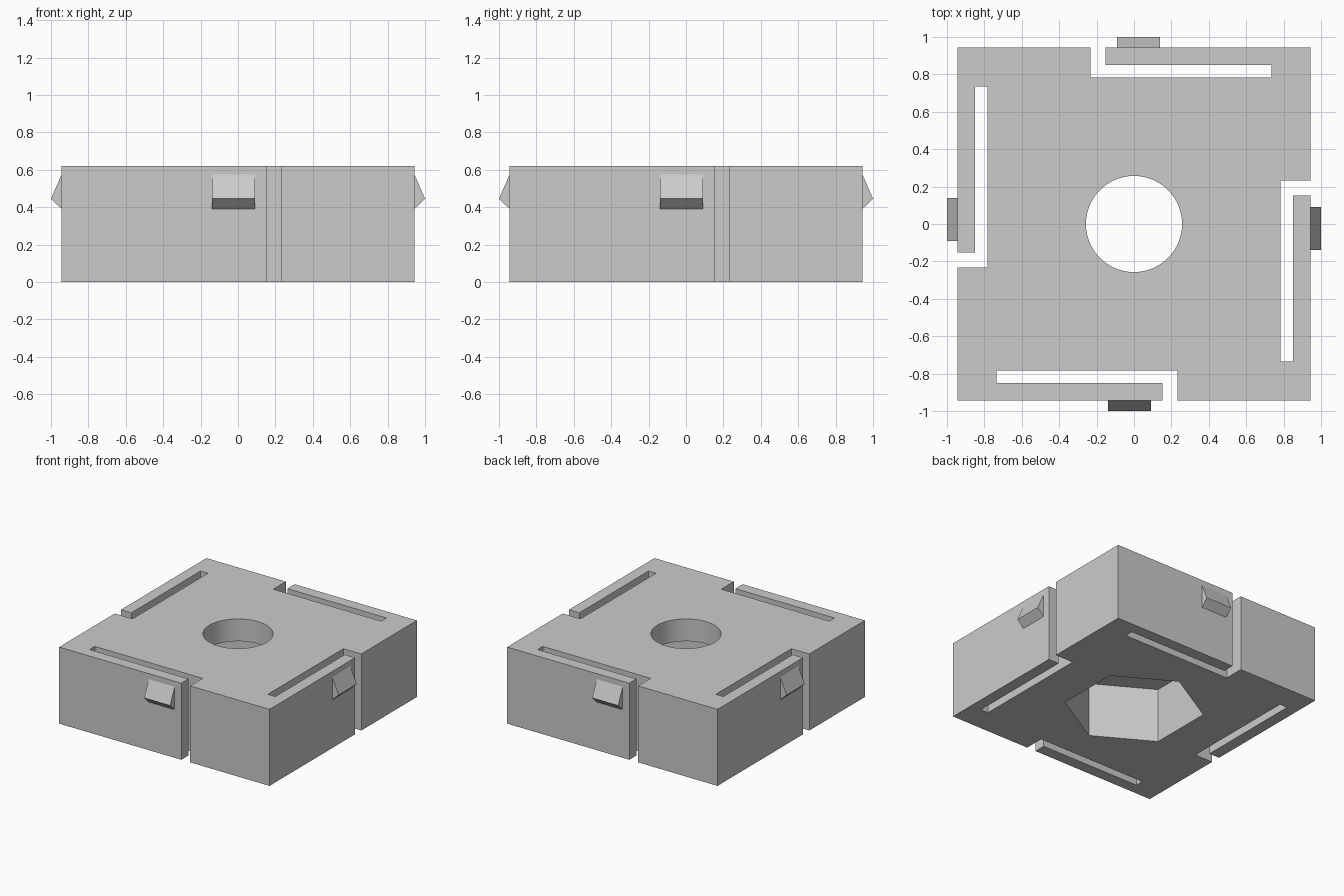
import bpy
import bmesh
from math import radians
from mathutils import Matrix, Vector

cube = bpy.data.objects.get("Cube")
if cube:
    bpy.data.objects.remove(cube, do_unlink=True)

HALF = 0.943     # half width of the block
HEIGHT = 0.62
POCKET = 0.44    # depth of the hex pocket

grey = bpy.data.materials.new("plain grey")
grey.use_nodes = True
grey.diffuse_color = (0.6, 0.6, 0.6, 1)
grey.node_tree.nodes["Principled BSDF"].inputs["Base Color"].default_value = (0.6, 0.6, 0.6, 1)


def prism(name, outline, offset):
    """Extrude a closed outline of 3D points along offset."""
    bm = bmesh.new()
    face = bm.faces.new([bm.verts.new(p) for p in outline])
    new = bmesh.ops.extrude_face_region(bm, geom=[face])["geom"]
    moved = [g for g in new if isinstance(g, bmesh.types.BMVert)]
    bmesh.ops.translate(bm, verts=moved, vec=offset)
    bmesh.ops.recalc_face_normals(bm, faces=bm.faces)
    mesh = bpy.data.meshes.new(name)
    bm.to_mesh(mesh)
    bm.free()
    mesh.materials.append(grey)
    obj = bpy.data.objects.new(name, mesh)
    bpy.context.collection.objects.link(obj)
    return obj


def cutter(name, sides, radius, z0, z1, turn=0):
    bpy.ops.mesh.primitive_cylinder_add(vertices=sides, radius=radius, depth=z1 - z0,
                                        location=(0, 0, (z0 + z1) / 2),
                                        rotation=(0, 0, radians(turn)))
    obj = bpy.context.object
    obj.name = name
    obj.data.materials.append(grey)
    obj.hide_render = True
    return obj


# Block outline: one side with its L-shaped spring slot, repeated four times
side = [(-HALF, -HALF), (0.152, -HALF), (0.152, -0.85), (-0.735, -0.85),
        (-0.735, -0.783), (0.232, -0.783), (0.232, -HALF)]
turns = [Matrix.Rotation(radians(90 * i), 4, "Z") for i in range(4)]
outline = [turn @ Vector((x, y, 0)) for turn in turns for x, y in side]
block = prism("slotted_block", outline, (0, 0, HEIGHT))

# Hex pocket from below, round hole through the top
cutters = [cutter("hex_pocket_cutter", 6, 0.515, -0.1, POCKET),
           cutter("round_hole_cutter", 64, 0.257, 0.1, HEIGHT + 0.1)]
for cut in cutters:
    mod = block.modifiers.new(cut.name, "BOOLEAN")
    mod.operation = "DIFFERENCE"
    mod.solver = "EXACT"
    mod.object = cut
    bpy.ops.object.select_all(action="DESELECT")
    block.select_set(True)
    bpy.context.view_layer.objects.active = block
    bpy.ops.object.modifier_apply(modifier=mod.name)
    bpy.data.objects.remove(cut, do_unlink=True)
bpy.ops.object.shade_smooth_by_angle(angle=radians(25))

# Wedge catches on the spring arms
wedge = [(-0.14, -HALF, 0.575), (-0.14, -1, 0.445), (-0.14, -HALF, 0.39)]
for name, turn in zip(("front", "left", "back", "right"), turns):
    catch = prism(name + "_catch", wedge, (0.232, 0, 0))
    catch.data.transform(turn)
